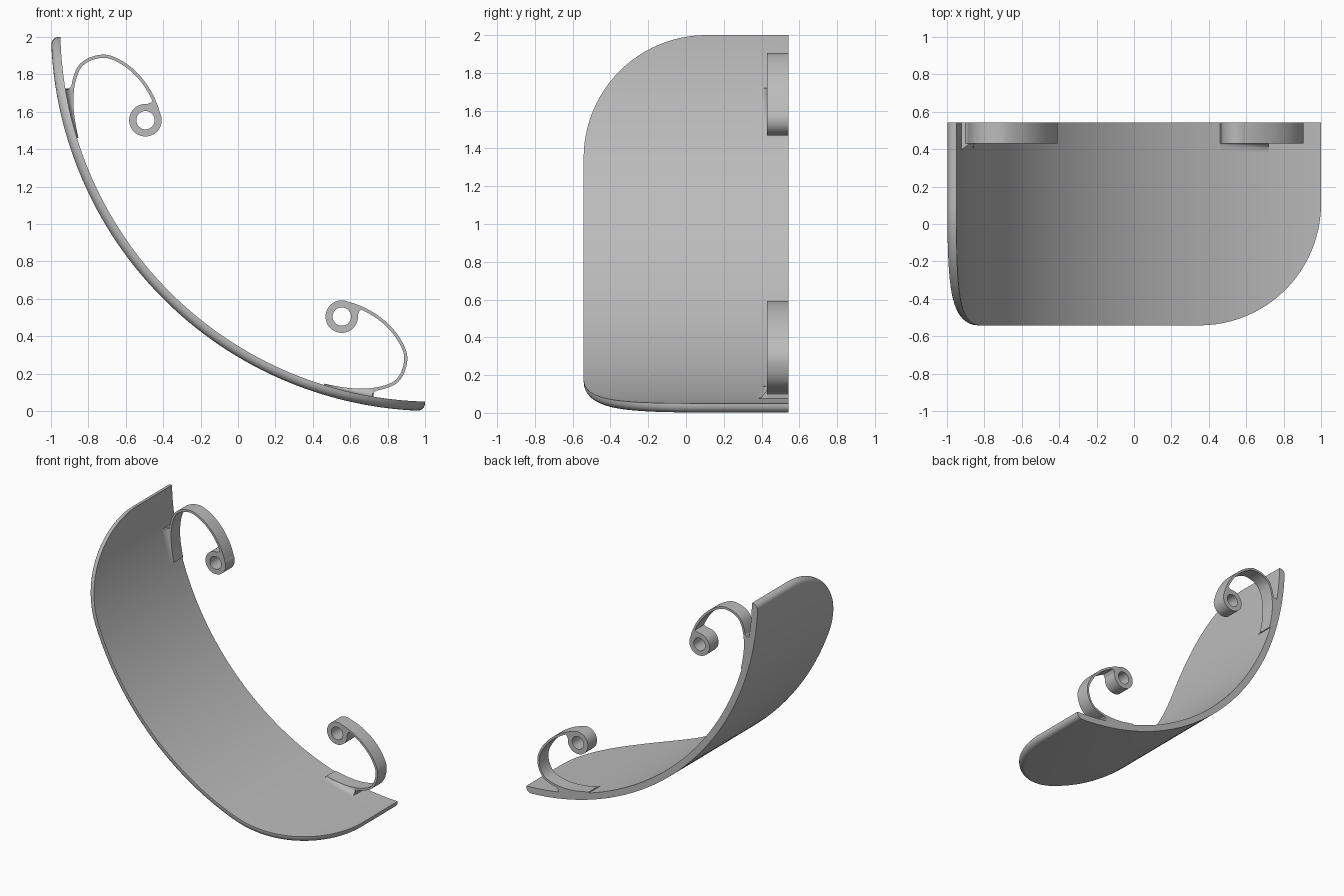
import bpy, bmesh
from math import sin, cos, acos, pi, radians, hypot

cube = bpy.data.objects.get("Cube")
if cube:
    bpy.data.objects.remove(cube, do_unlink=True)

grey = bpy.data.materials.new("plain_grey")
grey.use_nodes = True
colour = (0.5, 0.5, 0.5, 1)
grey.diffuse_color = colour
grey.node_tree.nodes["Principled BSDF"].inputs["Base Color"].default_value = colour

BACK = 0.542          # flat rear edge
CENTRE = (1.05, 2.05)  # centre of the plate's bend in x and z
R_IN, THICK, FILLET = 2.0, 0.05, 0.04
CORNER = 0.65
STRIP_FRONT = 0.43


def loft(name, sections, closed=False, upper=False):
    """Skin a row of equal, even-sized closed sections."""
    bm = bmesh.new()
    if upper:  # reflect across the diagonal of the bend
        sections = [[(z - 1, y, x + 1) for x, y, z in s] for s in sections]
    rows = [[bm.verts.new(p) for p in s] for s in sections]
    n = len(rows[0])
    pairs = list(zip(rows, rows[1:]))
    if closed:
        pairs.append((rows[-1], rows[0]))
    for a, b in pairs:
        for i in range(n):
            j = (i + 1) % n
            bm.faces.new((a[i], a[j], b[j], b[i]))
    if not closed:
        for r in (rows[0], rows[-1]):
            for i in range(n // 2 - 1):
                bm.faces.new((r[i], r[i + 1], r[n - 2 - i], r[n - 1 - i]))
    bmesh.ops.recalc_face_normals(bm, faces=bm.faces)
    mesh = bpy.data.meshes.new(name)
    bm.to_mesh(mesh)
    bm.free()
    mesh.materials.append(grey)
    ob = bpy.data.objects.new(name, mesh)
    bpy.context.collection.objects.link(ob)
    bpy.ops.object.select_all(action='DESELECT')
    ob.select_set(True)
    bpy.context.view_layer.objects.active = ob
    bpy.ops.object.shade_smooth_by_angle(angle=radians(35))


def band(name, outer, inner, closed=False, upper=False):
    """Extrude the area between two paths through the strip's width."""
    loft(name, [[(*a, 0)[0:1] + (STRIP_FRONT, a[1]), (a[0], BACK, a[1]),
                 (b[0], BACK, b[1]), (b[0], STRIP_FRONT, b[1])]
                for a, b in zip(outer, inner)], closed, upper)


def spline(pts, steps=8):
    """Catmull-Rom curve through the points."""
    p = [pts[0]] + pts + [pts[-1]]
    out = []
    for a, b, c, d in zip(p, p[1:], p[2:], p[3:]):
        for s in range(steps):
            t = s / steps
            out.append(tuple(0.5 * (2 * q + (r - o) * t + (2 * o - 5 * q + 4 * r - u) * t * t
                                    + (3 * q - o - 3 * r + u) * t ** 3)
                             for o, q, r, u in zip(a, b, c, d)))
    return out + [pts[-1]]


def plate_z(x):
    return CENTRE[1] - (R_IN ** 2 - (x - CENTRE[0]) ** 2) ** 0.5


# Curved plate: layers from inner face, through the rounded edge, to outer face
layers = [(R_IN, 0)]
for k in range(7):
    t = k / 6 * pi / 2
    layers.append((R_IN + THICK - FILLET + FILLET * sin(t), FILLET * (1 - cos(t))))


def outline(inset):
    """Angle and front y of each station, from the low end to the high end."""
    half = []
    for k in range(25):
        t = pi / 2 * (1 - k / 24)
        x = 1 - CORNER + (CORNER - inset) * sin(t)
        y = CORNER - BACK - (CORNER - inset) * cos(t)
        half.append((2 * pi - acos((x - CENTRE[0]) / R_IN), y))
    start, mid = half[-1][0], 1.25 * pi
    half += [(start + (mid - start) * k / 16, half[-1][1]) for k in range(1, 17)]
    return half + [(2 * mid - a, y) for a, y in reversed(half[:-1])]


outlines = [(r, outline(inset)) for r, inset in layers]
stations = []
for i in range(len(outlines[0][1])):
    front, back = [], []
    for r, line in outlines:
        a, y = line[i]
        x, z = CENTRE[0] + r * cos(a), CENTRE[1] + r * sin(a)
        front.append((x, y, z))
        back.append((x, BACK, z))
    stations.append(front + back[::-1])
loft("curved_plate", stations)

# Spring strip path: from the eye round to where it meets the plate
path = spline([(0.56, 0.583), (0.63, 0.563), (0.70, 0.531), (0.775, 0.48), (0.838, 0.415),
               (0.883, 0.34), (0.897, 0.28), (0.882, 0.21), (0.845, 0.157), (0.788, 0.130),
               (0.72, 0.115), (0.64, 0.112), (0.56, 0.119), (0.46, 0.138)])
sides = ([], [])
for i, (x, z) in enumerate(path):
    a, b = path[max(i - 1, 0)], path[min(i + 1, len(path) - 1)]
    dx, dz = b[0] - a[0], b[1] - a[1]
    d = hypot(dx, dz)
    for side, w in zip(sides, (0.0085, -0.0085)):
        side.append((x - dz / d * w, z + dx / d * w))

# Solid foot filling the gap between strip and plate, with a small flared toe
foot_top = [(0.745, 0.116)] + [p for p in path[-32:] if p[0] < 0.725]
foot_low = [(0.728, 0.1)] + [(x, plate_z(x) - 0.02) for x, z in foot_top[1:]]

# Web joining strip and eye
web_out = [(0.56, 0.588), (0.61, 0.575), (0.665, 0.551), (0.648, 0.532), (0.641, 0.512)]
web_in = [(0.56, 0.565), (0.59, 0.56), (0.605, 0.545), (0.615, 0.53), (0.62, 0.51)]


def circle(r):
    return [(0.555 + r * cos(2 * pi * k / 48), 0.505 + r * sin(2 * pi * k / 48)) for k in range(48)]


# Concave fillet between the front of the foot and the plate
cheek = []
for x, z in foot_top[1:]:
    low = plate_z(x)
    h = max(z + 0.006 - low, 0.003)
    arc = [(x, STRIP_FRONT - 0.045 * (1 - sin(k * pi / 12)), low + h * (1 - cos(k * pi / 12)))
           for k in range(7)]
    cheek.append(arc + [(x, STRIP_FRONT, low - 0.01)])

for prefix, upper in (("lower", False), ("upper", True)):
    band(prefix + "_spring_strip", *sides, upper=upper)
    band(prefix + "_strip_foot", foot_top, foot_low, upper=upper)
    band(prefix + "_eye_web", web_out, web_in, upper=upper)
    band(prefix + "_eye_ring", circle(0.087), circle(0.049), closed=True, upper=upper)
    loft(prefix + "_foot_fillet", cheek, upper=upper)
